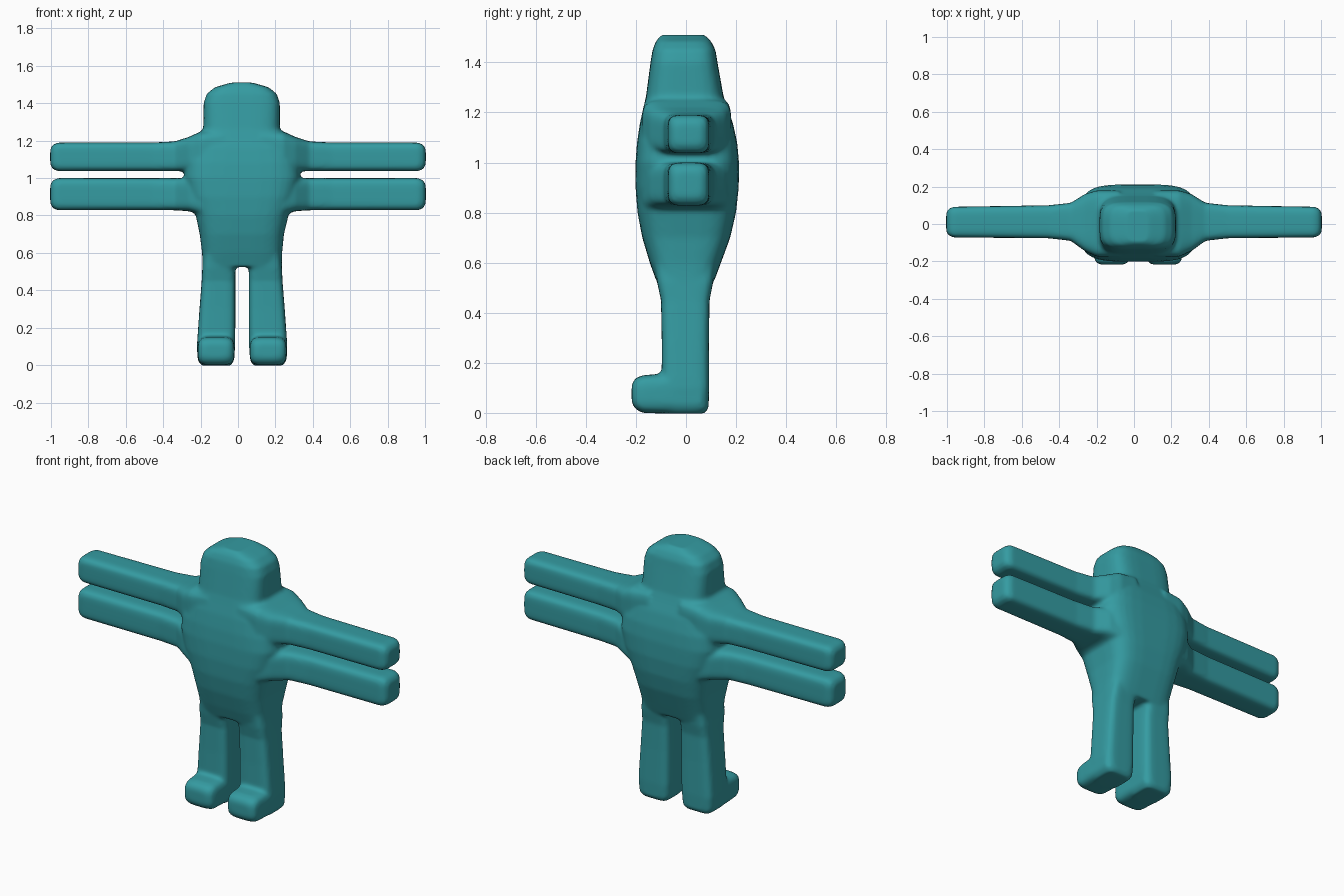
import bpy, bmesh, math

if "Cube" in bpy.data.objects:
    bpy.data.objects.remove(bpy.data.objects["Cube"])

bm = bmesh.new()
CX = 0.022  # the figure sits slightly off centre


def loft(axis, sections, n=4.0, seg=32):
    """Skin rounded-rectangle sections (pos, a0, a1, b0, b1) along an axis."""
    rings = []
    for pos, a0, a1, b0, b1 in sections:
        ring = []
        for i in range(seg):
            t = 2 * math.pi * (i + 0.5) / seg
            c, s = math.cos(t), math.sin(t)
            a = (a0 + a1) / 2 + (a1 - a0) / 2 * math.copysign(abs(c) ** (2 / n), c)
            b = (b0 + b1) / 2 + (b1 - b0) / 2 * math.copysign(abs(s) ** (2 / n), s)
            co = {'x': (pos, a, b), 'y': (a, pos, b), 'z': (a, b, pos)}[axis]
            ring.append(bm.verts.new(co))
        rings.append(ring)
    for r0, r1 in zip(rings, rings[1:]):
        for i in range(seg):
            j = (i + 1) % seg
            bm.faces.new((r0[i], r0[j], r1[j], r1[i]))
    bm.faces.new(rings[0])
    bm.faces.new(rings[-1])


# Torso and head in one tapering column
loft('z', [
    (0.525, -.19, .235, -.118, .112),
    (0.60, -.192, .236, -.145, .14),
    (0.70, -.205, .246, -.175, .177),
    (0.80, -.226, .27, -.194, .2),
    (0.90, -.265, .31, -.202, .211),
    (1.00, -.29, .335, -.202, .212),
    (1.08, -.285, .325, -.196, .205),
    (1.16, -.265, .30, -.184, .187),
    (1.22, -.215, .25, -.17, .165),
    (1.265, -.186, .224, -.16, .15),
    (1.40, -.184, .224, -.142, .126),
    (1.45, -.168, .208, -.134, .118),
    (1.485, -.125, .165, -.12, .1),
    (1.51, -.04, .08, -.1, .075)])

for side in (-1, 1):
    # Paired arms, flaring where they enter the torso
    for z0, z1, flare_up, flare_down in ((1.037, 1.19, .075, 0), (.828, 1.0, 0, .025)):
        arm = [(.10, -.175, .18, z0 - flare_down, z1 + flare_up),
               (.22, -.175, .18, z0 - flare_down, z1 + flare_up * .8),
               (.285, -.145, .16, z0 - flare_down * .2, z1 + flare_up * .4),
               (.36, -.09, .113, z0, z1 + flare_up * .08),
               (.48, -.076, .1, z0, z1)]
        arm = [(side * x + CX, *r) for x, *r in arm]
        arm += [(side * .965, -.072, .092, z0, z1),
                (side * .99, -.062, .082, z0 + .012, z1 - .012),
                (side * 1.004, -.04, .06, z0 + .035, z1 - .035)]
        loft('x', arm, 5)

    # Legs
    def span(inner, outer):
        return sorted((side * inner + CX, side * outer + CX))

    loft('z', [
        (-.003, *span(.062, .215), -.08, .075),
        (.02, *span(.045, .235), -.095, .09),
        (.10, *span(.037, .242), -.097, .093),
        (.30, *span(.036, .228), -.097, .092),
        (.45, *span(.036, .216), -.1, .094),
        (.52, *span(.036, .213), -.115, .108),
        (.62, *span(.05, .2), -.13, .12)], 5)

    # Forward-pointing feet
    loft('y', [
        (-.217, *span(.075, .205), .04, .115),
        (-.203, *span(.052, .228), .016, .138),
        (-.175, *span(.042, .236), .0, .15),
        (-.08, *span(.04, .24), -.003, .158),
        (.06, *span(.04, .24), -.003, .16)], 4)

bmesh.ops.recalc_face_normals(bm, faces=bm.faces[:])
mesh = bpy.data.meshes.new("figure_body")
bm.to_mesh(mesh)
bm.free()
body = bpy.data.objects.new("figure_body", mesh)
bpy.context.collection.objects.link(body)

# Teal skin
mat = bpy.data.materials.new("teal")
mat.diffuse_color = (0.035, 0.33, 0.36, 1)
mat.use_nodes = True
mat.node_tree.nodes["Principled BSDF"].inputs["Base Color"].default_value = mat.diffuse_color
mesh.materials.append(mat)

# Fuse the parts into one soft surface
fuse = body.modifiers.new("fuse", 'REMESH')
fuse.mode = 'VOXEL'
fuse.voxel_size = 0.01
fuse.use_smooth_shade = True
soft = body.modifiers.new("soften", 'SMOOTH')
soft.factor = 0.5
soft.iterations = 8
